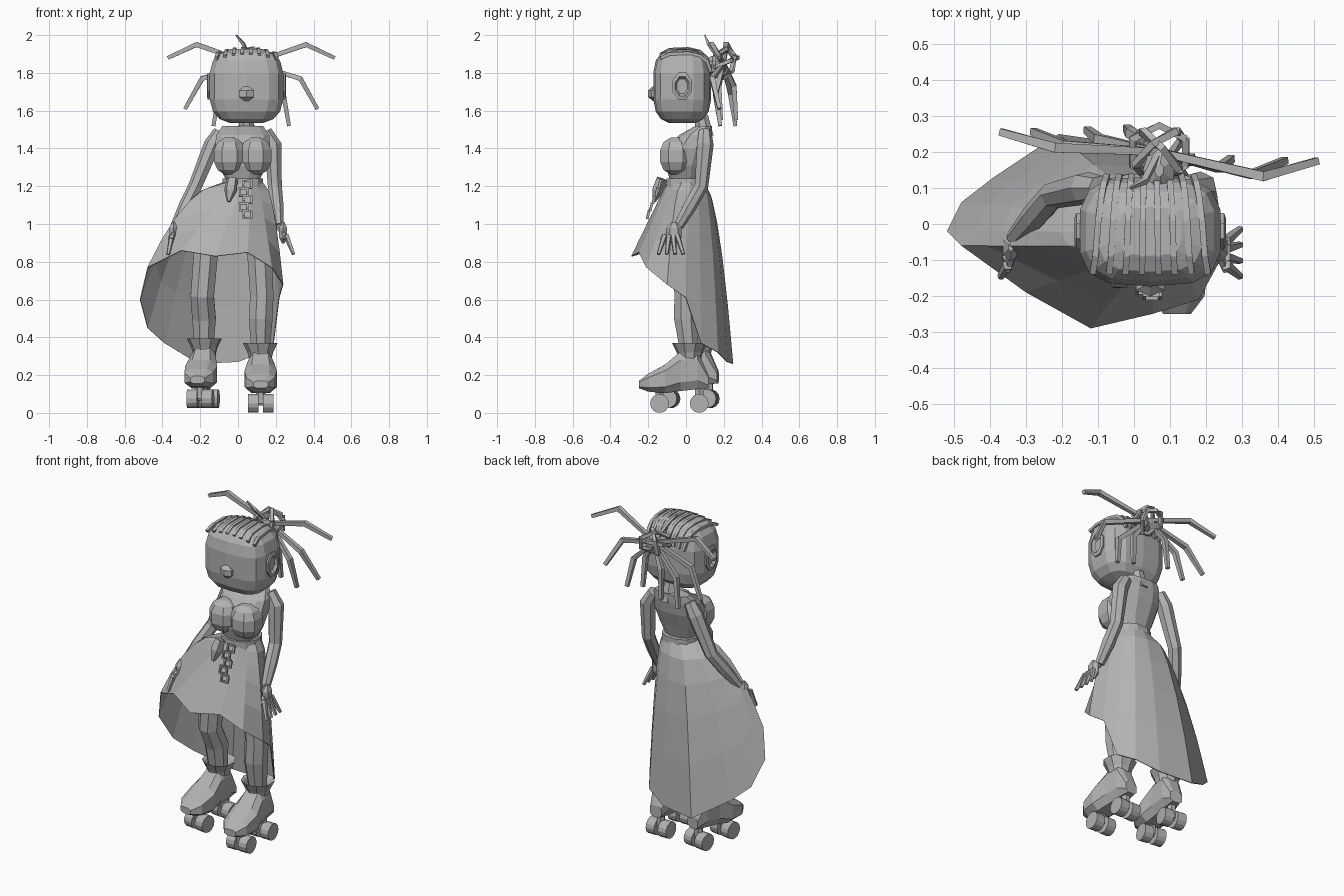
import bpy
import bmesh
import math
from mathutils import Vector, Matrix

cube = bpy.data.objects.get("Cube")
if cube:
    bpy.data.objects.remove(cube, do_unlink=True)

gray = bpy.data.materials.new("plain_gray")
gray.use_nodes = True
gray.diffuse_color = Vector((.45, .45, .45, 1))
shader = gray.node_tree.nodes["Principled BSDF"]
shader.inputs["Base Color"].default_value = gray.diffuse_color


def loft(name, rings, cap=True, matrix=None):
    """Skin a list of equally long closed rings with flat faces."""
    bm = bmesh.new()
    loops = [[bm.verts.new(point) for point in ring] for ring in rings]
    for lower, upper in zip(loops, loops[1:]):
        for i in range(len(lower)):
            bm.faces.new((lower[i - 1], lower[i], upper[i], upper[i - 1]))
    if cap:
        bm.faces.new(loops[0])
        bm.faces.new(loops[-1])
    bmesh.ops.recalc_face_normals(bm, faces=bm.faces)
    mesh = bpy.data.meshes.new(name)
    bm.to_mesh(mesh)
    bm.free()
    mesh.materials.append(gray)
    obj = bpy.data.objects.new(name, mesh)
    bpy.context.collection.objects.link(obj)
    if matrix:
        obj.matrix_world = matrix
    return obj


def signed_power(value, power):
    return math.copysign(abs(value) ** power, value)


def oval(center, u, v, sides, power=1):
    """Ring spanned by two half axes; a power below one makes it boxier."""
    center, u, v = Vector(center), Vector(u), Vector(v)
    ring = []
    for i in range(sides):
        angle = math.tau * (i + .5) / sides
        ring.append(center + u * signed_power(math.cos(angle), power)
                    + v * signed_power(math.sin(angle), power))
    return ring


def level_ring(center, width, depth, sides, power=1):
    """Horizontal ring from its half width and half depth."""
    return oval(center, (width, 0, 0), (0, depth, 0), sides, power)


def blob(name, center, size, sides, steps, power=1):
    """Rounded lump built from horizontal rings, flattened at both poles."""
    rings = []
    for i in range(steps + 1):
        angle = 1.3 * (2 * i / steps - 1)
        spread = math.cos(angle) ** power
        height = size[2] * signed_power(math.sin(angle), power)
        rings.append(level_ring(Vector(center) + Vector((0, 0, height)),
                                size[0] * spread, size[1] * spread, sides, power))
    return loft(name, rings)


def tube(name, points, radii, sides=4, matrix=None):
    """Strand or limb along a path, with one radius or one for each point."""
    path = [Vector(point) for point in points]
    if isinstance(radii, float):
        radii = [radii] * len(path)
    # The axis the path moves least along keeps the cross-sections untwisted.
    travel = [sum(abs(b[k] - a[k]) for a, b in zip(path, path[1:])) for k in range(3)]
    side_axis = Vector([float(k == travel.index(min(travel))) for k in range(3)])
    rings = []
    for i, point in enumerate(path):
        before, after = path[max(i - 1, 0)], path[min(i + 1, len(path) - 1)]
        u = (after - before).cross(side_axis).normalized()
        v = (after - before).cross(u).normalized()
        rings.append(oval(point, u * radii[i], v * radii[i], sides))
    return loft(name, rings, matrix=matrix)


def hoop(name, ring, radius):
    """Closed loop of square strand."""
    return tube(name, ring + ring[:1], radius)


# Head and nose
HEAD = Vector((.045, -.02, 1.73))
blob("head", HEAD, (.2, .155, .2), 14, 7, .62)
blob("nose", HEAD + Vector((0, -.145, -.04)), (.05, .04, .04), 6, 3)

# Ears with a sunken middle
for label, side in (("left", 1), ("right", -1)):
    rings = []
    for reach, width in ((.17, .05), (.205, .055), (.21, .04), (.195, .03)):
        center = HEAD + Vector((side * reach, 0, 0))
        rings.append(oval(center, (0, width, 0), (0, 0, width * 1.4), 8))
    loft(label + "_ear", rings)

# Braided rows arching over the scalp and drawn together behind
for i in range(8):
    across = (i - 3.5) / 3.5
    row = []
    for step in range(6):
        angle = math.pi * (.27 + .13 * step)
        gather = 1 - .05 * step
        row.append(HEAD + Vector((across * .16 * gather,
                                  -.155 * signed_power(math.cos(angle), .7),
                                  (.2 - .025 * across ** 2) * math.sin(angle) ** .6)))
    tube("braid_row", row, .012)

# Bun of looped strands
BUN = Vector((.07, .2, 1.85))
blob("bun_core", BUN - Vector((0, .05, .01)), (.05, .07, .05), 7, 3)
for tilt, turn in ((.4, 0), (1.2, .7), (1.4, -.8)):
    spin = Matrix.Rotation(turn, 3, "Z") @ Matrix.Rotation(tilt, 3, "X")
    hoop("bun_loop", [BUN + spin @ p for p in level_ring((0, 0, 0), .085, .08, 6)], .014)
tube("bun_tip", [BUN, BUN + Vector((-.04, -.08, .1)), BUN + Vector((-.08, -.1, .15))],
     [.012, .012, .005])

# Loose locks, paired around the bun: bend and tip as sideways reach and rise
LOCKS = [(.29, .1, .44, .03), (.26, -.08, .35, -.24), (.17, -.16, .2, -.33),
         (.08, -.12, .09, -.3)]
for bend_out, bend_up, tip_out, tip_up in LOCKS:
    for side in (1, -1):
        sweep = .03 - .2 * bend_out - .04 * side
        tube("lock", [BUN, BUN + Vector((side * bend_out, sweep, bend_up)),
                      BUN + Vector((side * tip_out, sweep + .15 * bend_out, tip_up))],
             [.014, .019, .014])

# Neck, torso and bust; torso rows are height, half width, front and back
MIDDLE = .025
tube("neck", [(.045, .1, 1.46), (.045, .08, 1.57)], [.05, .04], 8)
TORSO = [(1.18, .1, -.1, .09), (1.24, .095, -.09, .08), (1.31, .13, -.11, .1),
         (1.4, .15, -.1, .13), (1.47, .145, -.04, .14), (1.52, .11, .05, .14)]
loft("torso", [level_ring((MIDDLE, (front + back) / 2, z), width, (back - front) / 2, 12, .8)
               for z, width, front, back in TORSO])
for side in (1, -1):
    blob("bust", (MIDDLE + side * .07, -.055, 1.36), (.09, .09, .1), 8, 5, .85)

# Belt, pouch and hanging chain
loft("belt", [level_ring((MIDDLE, 0, z), .11, .105, 12, .85) for z in (1.19, 1.24)])
tube("belt_pouch", [(-.03, -.13, 1.24), (-.04, -.15, 1.18), (-.05, -.17, 1.12)],
     [.03, .035, .01], 5)
for i in range(5):
    center = (.04 + .01 * (-1) ** i, -.14 - .015 * i, 1.21 - .04 * i)
    hoop("chain_link", oval(center, (.03, 0, 0), (0, .006, .026), 4), .009)

# Skirt: hem points, each joined to the waist with its own flare
HEM = [(-.12, -.29, .83), (.05, -.25, .85), (.18, -.21, .77), (.24, -.1, .68),
       (.22, 0, .61), (.19, .08, .37), (.13, .17, .32), (0, .22, .27), (-.21, .25, .26),
       (-.39, .13, .37), (-.48, .06, .45), (-.52, -.02, .6), (-.48, -.06, .77),
       (-.3, -.19, .86)]
columns = []
waistline = level_ring((MIDDLE, 0, 1.22), .11, .1, len(HEM))
for i, hem in enumerate(HEM):
    waist = waistline[i - len(HEM) // 4 - 1]
    column = []
    for t in (0, .08, .22, .42, .68, 1):
        point = waist.lerp(Vector(hem), t ** (1 if hem[1] < -.15 else .5))
        point.z = waist.z + (hem[2] - waist.z) * t
        column.append(point)
    columns.append(column)
skirt = loft("skirt", list(zip(*columns)), cap=False)
skirt.modifiers.new("cloth", "SOLIDIFY").thickness = .005

# Arms and hands with spread fingers
for label, side, elbow_x, wrist_x, out in (("left", 1, .195, .215, .04),
                                           ("right", -1, -.225, -.33, -.02)):
    elbow, wrist = Vector((elbow_x, .08, 1.2)), Vector((wrist_x, -.04, .99))
    tube(label + "_arm", [(MIDDLE + side * .12, .1, 1.49), (MIDDLE + side * .16, .1, 1.42),
                          elbow, elbow.lerp(wrist, .5), wrist],
         [.035, .046, .038, .037, .027], 7)
    palm = wrist + Vector((out, -.04, -.06))
    blob(label + "_palm", wrist.lerp(palm, .6), (.027, .045, .06), 6, 3)
    for k in range(4):
        spread = (k - 1.5) * .022
        base = palm + Vector((0, spread, .01))
        tube(label + "_finger", [base, base + Vector((out, spread, -.1))], [.016, .01], 5)
    tube(label + "_thumb", [wrist, wrist + Vector((out, -.09, -.07))], [.018, .01], 5)

# Legs and roller skates; shoe rows run toe to heel as y, bottom, top, half width
SHOE = [(-.25, .13, .17, .04), (-.2, .11, .21, .08), (-.11, .1, .26, .09),
        (-.03, .11, .33, .07), (.06, .12, .34, .06), (.12, .13, .2, .04)]
CUFF = [(.28, .06), (.32, .07), (.37, .095), (.36, .08), (.32, .05)]
for label, x, back, lift, turn in (("left", .12, 0, 0, 0), ("right", -.18, .05, .025, -.14)):
    tube(label + "_leg", [(x * .6, .01, 1.05), (x * .95, 0, .84), (x * 1.05, 0, .62),
                          (x, back, .5), (x, back + .02, .3)],
         [.085, .07, .067, .068, .05], 8)
    place = Matrix.Translation((x, back, lift)) @ Matrix.Rotation(turn, 4, "Z")
    loft(label + "_shoe", [oval((0, y, (low + top) / 2), (width, 0, 0),
                                (0, 0, (top - low) / 2), 8, .65)
                           for y, low, top, width in SHOE], matrix=place)
    loft(label + "_cuff", [level_ring((0, .02, z), width, width, 9) for z, width in CUFF],
         matrix=place)
    for y in (-.14, .07):
        tube(label + "_truck", [(0, y, .13), (0, y, .05)], .025, 6, place)
        tube(label + "_axle", [(-.06, y, .05), (.06, y, .05)], .012, 6, place)
        for inner in (-.068, .012):
            tube(label + "_wheel", [(inner, y, .05), (inner + .056, y, .05)], .05, 14, place)
